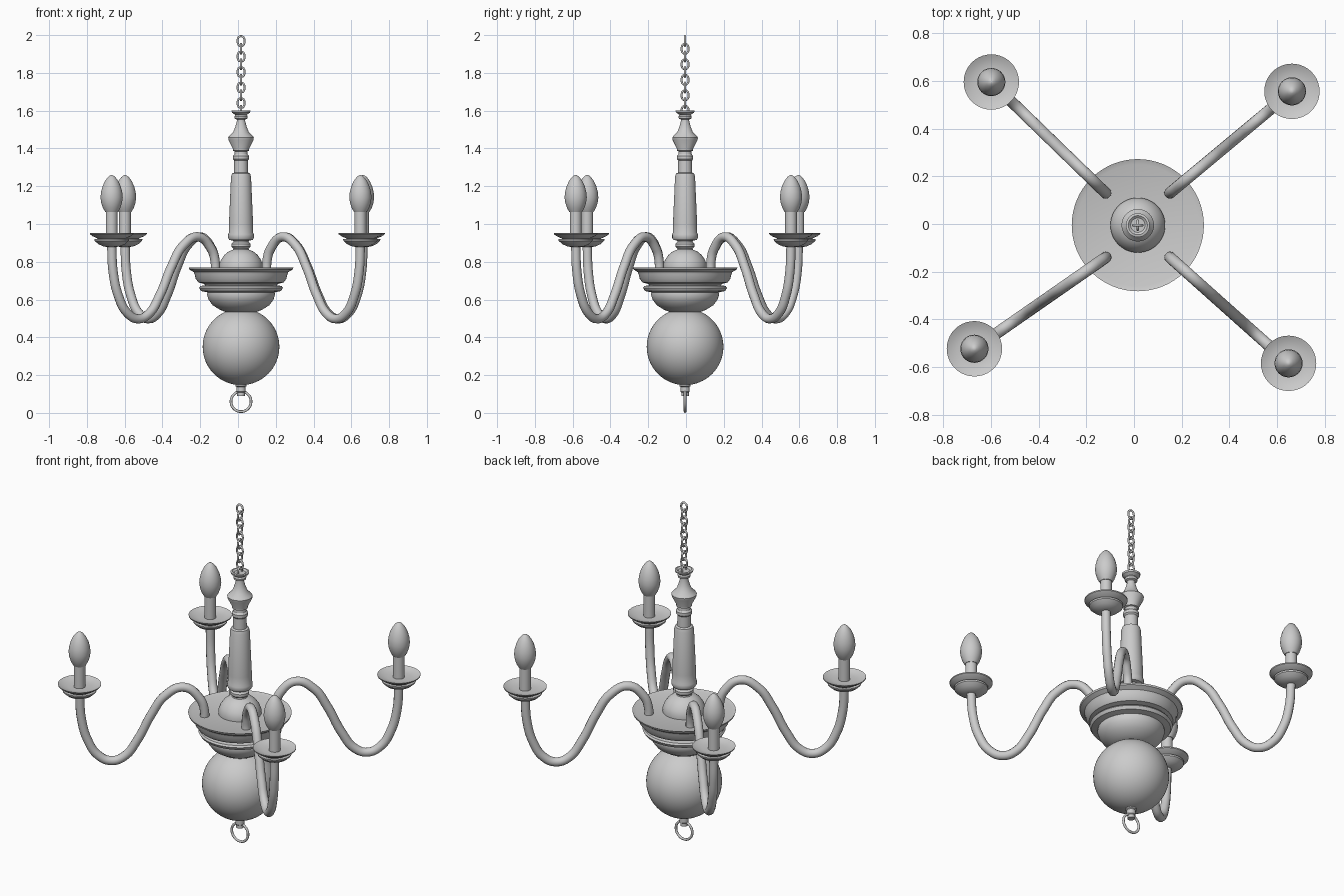
import bpy, bmesh
from math import pi, sin, cos, radians

CX, CY = 0.016, -0.005   # axis of the central column


def lathe(name, profile, x=CX, y=CY, seg=48, angle=32):
    """Revolve (radius, z) points around a vertical axis."""
    bm = bmesh.new()
    rings = []
    for r, z in profile:
        if r == 0:
            rings.append([bm.verts.new((x, y, z))] * seg)
        else:
            rings.append([bm.verts.new((x + r * cos(2 * pi * i / seg),
                                        y + r * sin(2 * pi * i / seg), z)) for i in range(seg)])
    for a, b in zip(rings, rings[1:]):
        for i in range(seg):
            j = (i + 1) % seg
            quad = list(dict.fromkeys((a[i], a[j], b[j], b[i])))
            if len(quad) > 2:
                bm.faces.new(quad)
    bmesh.ops.recalc_face_normals(bm, faces=bm.faces)
    me = bpy.data.meshes.new(name)
    bm.to_mesh(me)
    bm.free()
    me.shade_smooth()
    me.set_sharp_from_angle(angle=radians(angle))
    ob = bpy.data.objects.new(name, me)
    bpy.context.collection.objects.link(ob)
    return ob


def tube(name, pts, radius, cyclic=False, res=8, bevel=4):
    """Round tube through the points, turned into a mesh."""
    cu = bpy.data.curves.new(name, 'CURVE')
    cu.dimensions = '3D'
    cu.resolution_u = res
    cu.bevel_depth = radius
    cu.bevel_resolution = bevel
    cu.use_fill_caps = not cyclic
    sp = cu.splines.new('BEZIER')
    sp.bezier_points.add(len(pts) - 1)
    for bp, p in zip(sp.bezier_points, pts):
        bp.co = p
        bp.handle_left_type = bp.handle_right_type = 'AUTO'
    sp.use_cyclic_u = cyclic
    ob = bpy.data.objects.new(name, cu)
    bpy.context.collection.objects.link(ob)
    bpy.ops.object.select_all(action='DESELECT')
    ob.select_set(True)
    bpy.context.view_layer.objects.active = ob
    bpy.ops.object.convert(target='MESH')
    ob = bpy.context.object
    ob.data.shade_smooth()
    ob.data.set_sharp_from_angle(angle=radians(40))
    return ob


# Stepped bowl that holds the arms
lathe("bowl", [(0, .765), (.255, .762), (.277, .77), (.274, .76), (.25, .745), (.245, .732),
               (.24, .71), (.225, .69), (.195, .683), (.19, .675), (.215, .672), (.222, .662),
               (.212, .645), (.178, .638), (.18, .625), (.172, .60), (.15, .57), (.11, .545),
               (.07, .53), (0, .53)], seg=64)

# Large ball under the bowl
lathe("ball", [(.203 * sin(pi * i / 32) if 0 < i < 32 else 0, .35 + .203 * cos(pi * i / 32))
               for i in range(33)], seg=64)

# Turned column
lathe("column", [(0, .76), (.115, .765), (.115, .785), (.106, .81), (.088, .836), (.065, .855),
                 (.042, .864), (.04, .87), (.05, .88), (.05, .895), (.04, .905), (.042, .912),
                 (.062, .916), (.068, .926), (.068, .945), (.064, .955), (.064, 1.0),
                 (.053, 1.25), (.048, 1.267), (.037, 1.272), (.036, 1.335), (.043, 1.343),
                 (.043, 1.36), (.035, 1.37), (.034, 1.385), (.042, 1.388), (.042, 1.397),
                 (.066, 1.445), (.068, 1.458), (.062, 1.466), (.042, 1.485), (.03, 1.515),
                 (.022, 1.545), (.022, 1.553), (.033, 1.558), (.035, 1.57), (.03, 1.578),
                 (.048, 1.59), (.05, 1.6), (.04, 1.602), (.03, 1.594), (0, 1.594)])

# Stem and pull ring below the ball
lathe("bottom_stem", [(0, .155), (.03, .155), (.03, .142), (.024, .138), (.024, .112),
                      (.02, .108), (.02, .09), (0, .09)], seg=24)
tube("bottom_ring", [(CX + .053 * cos(pi * i / 4), CY, .06 + .053 * sin(pi * i / 4))
                     for i in range(8)], .007, True)

# Chain of alternating links
for n in range(10):
    zc = 1.9685 - .041 * n
    outline = [(0, .026), (.013, .020), (.018, .008), (.018, -.008), (.013, -.020),
               (0, -.026), (-.013, -.020), (-.018, -.008), (-.018, .008), (-.013, .020)]
    side = n % 2
    tube("chain_link", [(CX + (0 if side else u), CY + (u if side else 0), zc + v)
                        for u, v in outline], .0055, True, 4, 3)

# Arm path: fraction of the way from bowl to lamp, height
ARM = [(0, .72), (.0, .80), (.04, .87), (.165, .932), (.31, .885), (.42, .776), (.535, .622),
       (.64, .525), (.745, .498), (.85, .53), (.935, .62), (.985, .745), (1, .89)]
LAMPS = [(.662, .556), (-.598, .595), (-.669, -.523), (.648, -.584)]

for lx, ly in LAMPS:
    bx = CX + (.137 if lx > 0 else -.137)
    by = CY + (.137 if ly > 0 else -.137)
    tube("arm", [(bx + (lx - bx) * t, by + (ly - by) * t, z) for t, z in ARM], .0245)
    # Drip dish in two tiers
    lathe("drip_dish", [(0, .938), (.06, .935), (.095, .942), (.116, .952), (.115, .946),
                        (.1, .935), (.075, .924), (.072, .919), (.092, .92), (.09, .911),
                        (.07, .893), (.045, .882), (.024, .878), (0, .878)], lx, ly, 40)
    # Candle sleeve and flame-shaped bulb
    lathe("candle", [(0, .93), (.031, .93), (.031, 1.075), (0, 1.075)], lx, ly, 24)
    lathe("bulb", [(0, 1.062), (.034, 1.064), (.046, 1.085), (.055, 1.112), (.059, 1.14),
                   (.056, 1.17), (.048, 1.2), (.035, 1.228), (.02, 1.248), (.009, 1.257),
                   (0, 1.26)], lx, ly, 32, 50)
